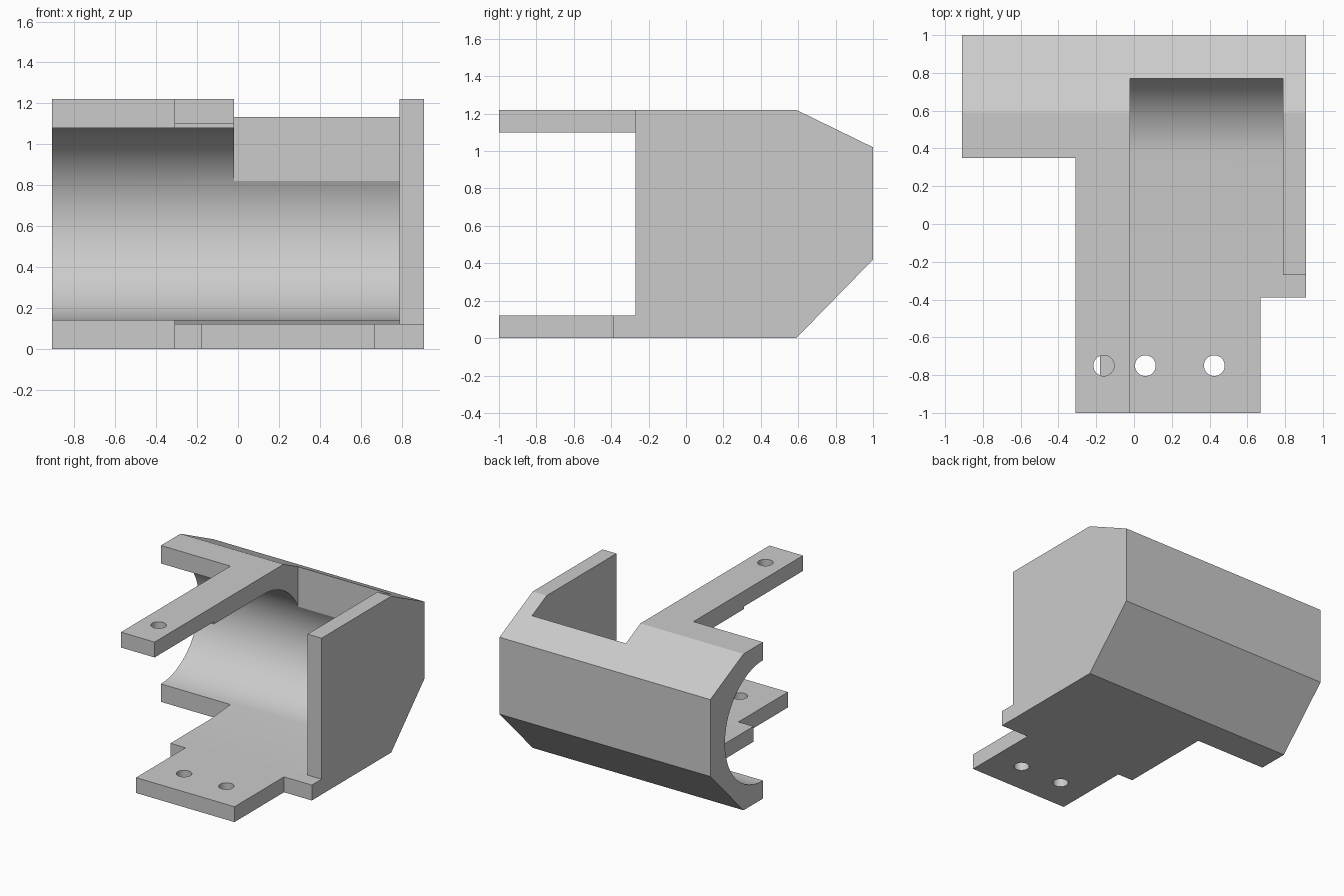
import bpy, bmesh, math
from mathutils import Vector

old = bpy.data.objects.get("Cube")
if old:
    bpy.data.objects.remove(old, do_unlink=True)

grey = bpy.data.materials.new("plain grey")
grey.use_nodes = True
colour = (0.6, 0.6, 0.6, 1)
grey.diffuse_color = colour
grey.node_tree.nodes["Principled BSDF"].inputs["Base Color"].default_value = colour


def finish(name, bm):
    bmesh.ops.recalc_face_normals(bm, faces=bm.faces)
    mesh = bpy.data.meshes.new(name)
    bm.to_mesh(mesh)
    bm.free()
    mesh.materials.append(grey)
    ob = bpy.data.objects.new(name, mesh)
    bpy.context.collection.objects.link(ob)
    return ob


def extrude_x(name, profile, x0, x1):
    """Solid with a (y, z) profile running from x0 to x1."""
    bm = bmesh.new()
    face = bm.faces.new([bm.verts.new((x0, y, z)) for y, z in profile])
    new = bmesh.ops.extrude_face_region(bm, geom=[face])["geom"]
    moved = [v for v in new if isinstance(v, bmesh.types.BMVert)]
    bmesh.ops.translate(bm, verts=moved, vec=Vector((x1 - x0, 0, 0)))
    return finish(name, bm)


def box(name, x0, x1, y0, y1, z0, z1):
    return extrude_x(name, [(y0, z0), (y1, z0), (y1, z1), (y0, z1)], x0, x1)


def drill(name, x, y, z0, z1, radius=0.055):
    bm = bmesh.new()
    bmesh.ops.create_cone(bm, cap_ends=True, segments=32, radius1=radius,
                          radius2=radius, depth=z1 - z0)
    bmesh.ops.translate(bm, verts=bm.verts, vec=Vector((x, y, (z0 + z1) / 2)))
    return finish(name, bm)


def cut(target, cutter):
    cutter.hide_render = True
    mod = target.modifiers.new("cut", 'BOOLEAN')
    mod.operation = 'DIFFERENCE'
    mod.solver = 'EXACT'
    mod.object = cutter
    bpy.context.view_layer.objects.active = target
    bpy.ops.object.modifier_apply(modifier=mod.name)
    bpy.data.objects.remove(cutter, do_unlink=True)


# Solid block with the chamfered back
bracket = extrude_x("cradle_bracket", [(-1, 0), (0.59, 0), (1, 0.42), (1, 1.02),
                                       (0.59, 1.22), (-1, 1.22)], -0.91, 0.91)

# Round-backed channel, open at the front and on one end
cy, cz, r, steps = 0.35, 0.61, 0.47, 40
arc = [(cy + r * math.cos(a), cz + r * math.sin(a))
       for a in (math.pi * (i / steps - 0.5) for i in range(steps + 1))]
channel = [(-1.1, 0.12), (0.1, 0.12)] + arc + [(-0.27, 1.08), (-0.27, 1.10), (-1.1, 1.10)]
cut(bracket, extrude_x("channel_cutter", channel, -1, 0.79))

front = -1.1
# Open top beside the arm
cut(bracket, box("top_opening_cutter", -0.02, 0.79, front, 0.77, cz, 1.4))
# Space beside the arm and floor
cut(bracket, box("side_cutter", -1, -0.31, front, 0.35, -0.1, 1.4))
# Front edge of the end wall, leaving the floor
cut(bracket, box("end_wall_cutter", 0.78, 1, front, -0.27, 0.12, 1.4))
# Narrowed front tab of the floor
cut(bracket, box("tab_right_cutter", 0.67, 1, front, -0.39, -0.1, 0.5))
cut(bracket, box("tab_left_cutter", -1, -0.18, front, -0.39, -0.1, 0.5))
# Screw holes: one in the arm, two in the tab
cut(bracket, drill("arm_hole_cutter", -0.16, -0.75, 1.0, 1.3))
for hole_x in (0.06, 0.425):
    cut(bracket, drill("tab_hole_cutter", hole_x, -0.75, -0.1, 0.3))

# Smooth channel and holes, crisp edges
bpy.ops.object.select_all(action='DESELECT')
bracket.select_set(True)
bpy.context.view_layer.objects.active = bracket
bpy.ops.object.shade_smooth_by_angle(angle=math.radians(20))
